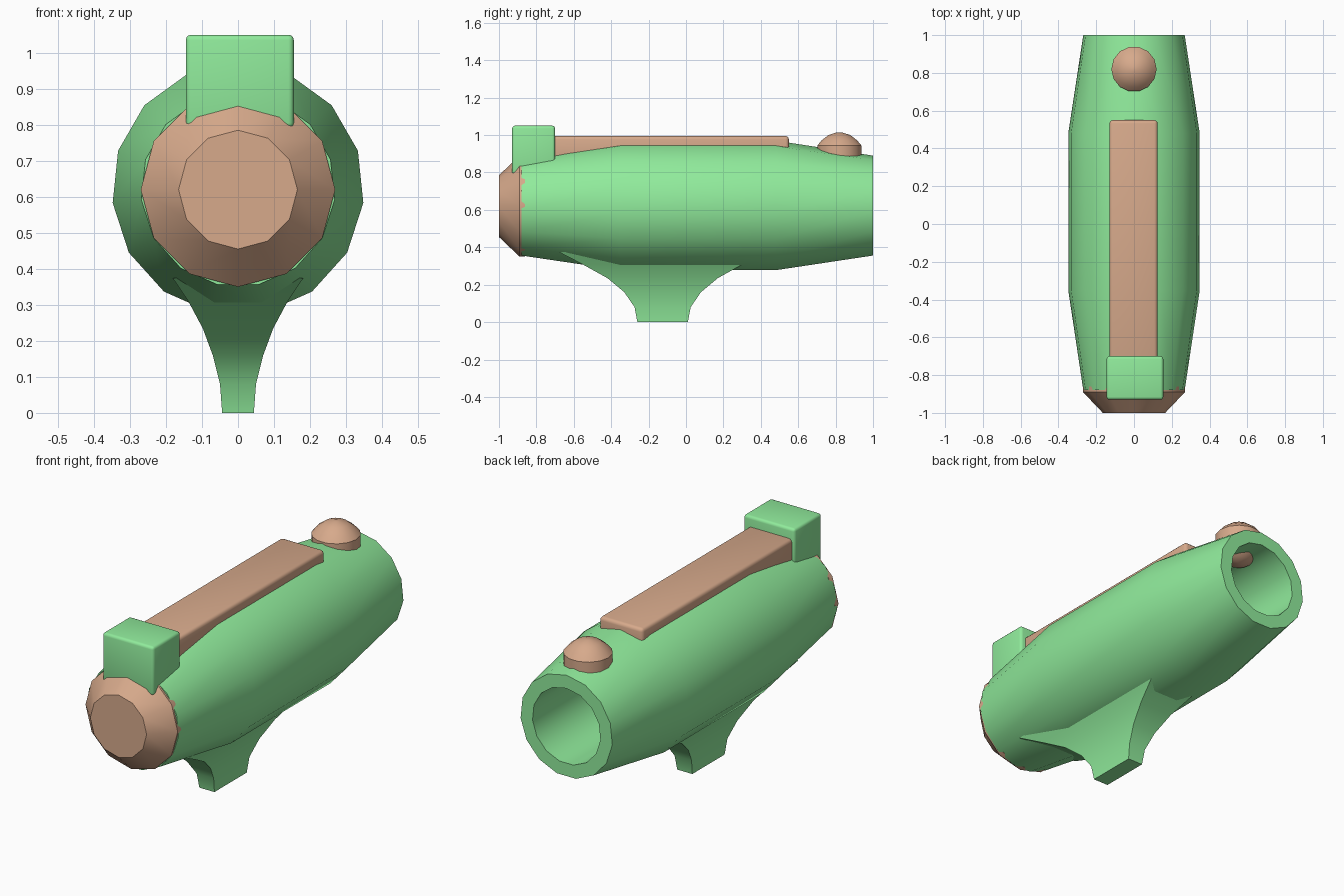
import bpy, bmesh
from math import sin, cos, pi, radians

if "Cube" in bpy.data.objects:
    bpy.data.objects.remove(bpy.data.objects["Cube"])


def material(name, color):
    m = bpy.data.materials.new(name)
    m.diffuse_color = color
    m.use_nodes = True
    m.node_tree.nodes["Principled BSDF"].inputs["Base Color"].default_value = m.diffuse_color
    return m


GREEN = material("green", (0.28, 0.83, 0.33, 1))
TAN = material("tan", (0.68, 0.40, 0.26, 1))


def finish(name, bm, mat, angle=35):
    bmesh.ops.recalc_face_normals(bm, faces=bm.faces)
    me = bpy.data.meshes.new(name)
    bm.to_mesh(me)
    bm.free()
    me.materials.append(mat)
    ob = bpy.data.objects.new(name, me)
    bpy.context.collection.objects.link(ob)
    bpy.ops.object.select_all(action='DESELECT')
    ob.select_set(True)
    bpy.context.view_layer.objects.active = ob
    bpy.ops.object.shade_smooth_by_angle(angle=radians(angle))
    return ob


def loft(name, rings, mat, angle=35):
    """Skin a list of point rings and cap both ends."""
    bm = bmesh.new()
    loops = [[bm.verts.new(p) for p in ring] for ring in rings]
    for a, b in zip(loops, loops[1:]):
        n = len(a)
        for i in range(n):
            j = (i + 1) % n
            bm.faces.new((a[i], a[j], b[j], b[i]))
    bm.faces.new(loops[0])
    bm.faces.new(loops[-1])
    return finish(name, bm, mat, angle)


def ring_y(y, r, n, zc=0.62):
    return [(r * cos(pi / 2 + 2 * pi * i / n), y, zc + r * sin(pi / 2 + 2 * pi * i / n))
            for i in range(n)]


def ring_z(z, r, n, yc):
    return [(r * cos(2 * pi * i / n), yc + r * sin(2 * pi * i / n), z) for i in range(n)]


def rounded_box(name, lo, hi, mat, bevel):
    bm = bmesh.new()
    bmesh.ops.create_cube(bm, size=1)
    for v in bm.verts:
        v.co = [(a + b) / 2 + c * (b - a) for a, b, c in zip(lo, hi, v.co)]
    bmesh.ops.bevel(bm, geom=bm.edges[:], offset=bevel, segments=3, profile=0.5,
                    affect='EDGES')
    return finish(name, bm, mat)


# Barrel-shaped body with a bore open at the back
body = [(-0.88, 0.27), (-0.35, 0.35), (0.48, 0.35), (1.0, 0.27), (1.0, 0.20), (-0.80, 0.20)]
loft("body", [ring_y(y, r, 15) for y, r in body], GREEN)

# Tapered front cap
cap = [(-0.86, 0.27), (-0.89, 0.27), (-1.0, 0.165)]
loft("front_cap", [ring_y(y, r, 12) for y, r in cap], TAN)

# Top rail and the block over its front end
rounded_box("top_rail", (-0.13, -0.75, 0.86), (0.125, 0.55, 0.995), TAN, 0.018)
rounded_box("sight_block", (-0.145, -0.93, 0.79), (0.155, -0.70, 1.05), GREEN, 0.015)

# Round button near the back, poking into the bore
button = [(0.787, 0.015), (0.80, 0.06), (0.828, 0.097), (0.855, 0.12),
          (0.945, 0.12), (0.972, 0.097), (1.0, 0.06), (1.014, 0.015)]
loft("button", [ring_z(z, r, 14, 0.82) for z, r in button], TAN)

# Flared foot: z, half width, half length
foot = [(0.0, 0.044, 0.135), (0.08, 0.05, 0.15), (0.16, 0.07, 0.205), (0.235, 0.098, 0.295),
        (0.31, 0.138, 0.43), (0.375, 0.182, 0.555)]
loft("foot", [[(-w, -0.125 - d, z), (w, -0.125 - d, z), (w, -0.125 + d, z), (-w, -0.125 + d, z)]
              for z, w, d in foot], GREEN)
